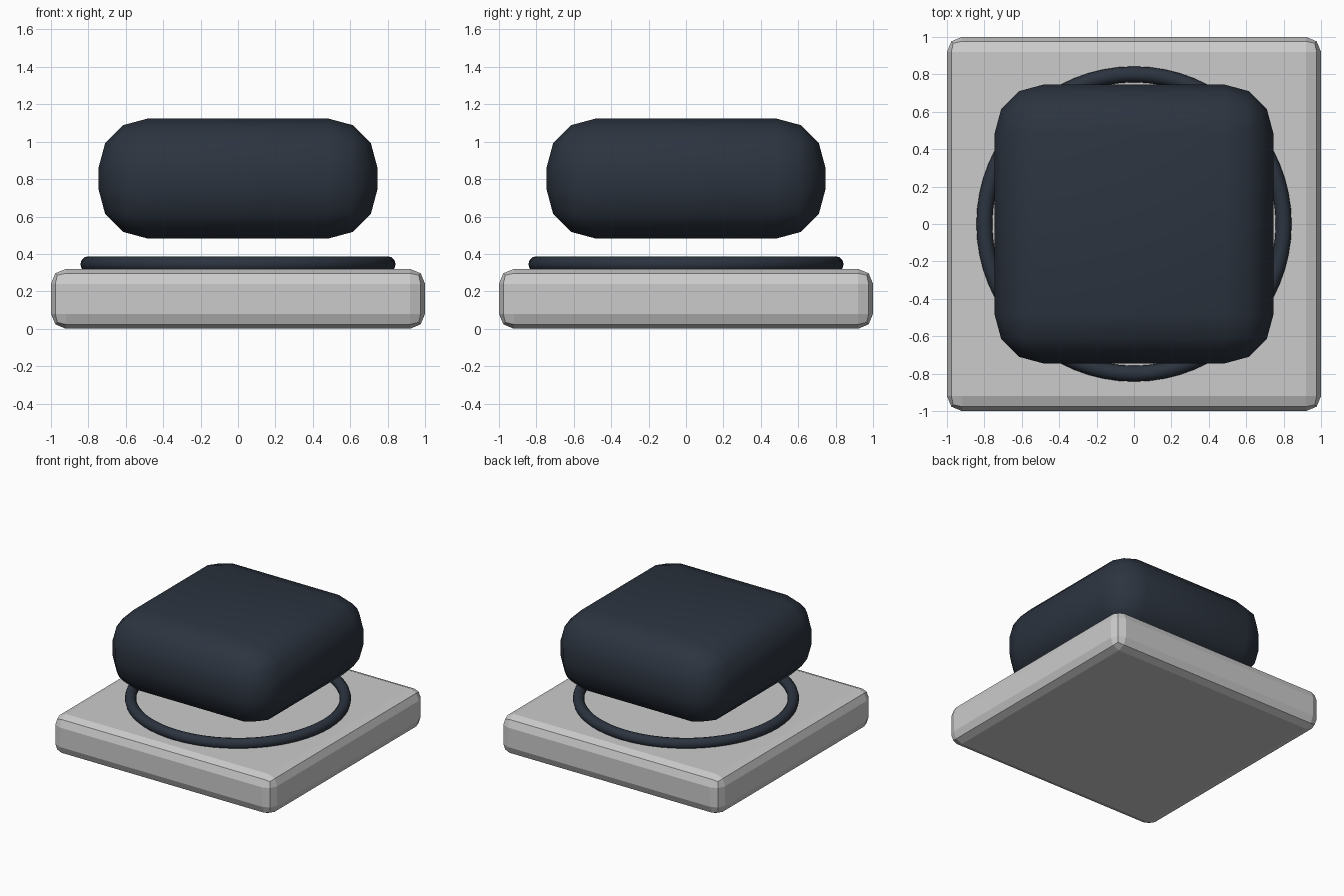
import bpy

default_cube = bpy.data.objects.get("Cube")
if default_cube:
    bpy.data.objects.remove(default_cube, do_unlink=True)


def make_material(name, colour):
    mat = bpy.data.materials.new(name)
    mat.use_nodes = True
    mat.diffuse_color = colour
    mat.node_tree.nodes["Principled BSDF"].inputs["Base Color"].default_value = colour
    return mat


def rounded_box(name, size, bottom, radius, segments):
    """Box resting at the given height with every edge rounded."""
    bpy.ops.mesh.primitive_cube_add(size=1, location=(0, 0, bottom + size[2] / 2))
    box = bpy.context.object
    box.name = name
    box.scale = size
    bpy.ops.object.transform_apply(location=False, rotation=False, scale=True)
    bevel = box.modifiers.new("rounded_edges", "BEVEL")
    bevel.width = radius
    bevel.segments = segments
    bevel.limit_method = "ANGLE"
    bpy.ops.object.modifier_apply(modifier=bevel.name)
    return box


dark = make_material("dark_navy", (0.025, 0.034, 0.05, 1))

# Square plate with faceted edges
rounded_box("base_plate", (2, 2, 0.32), 0, 0.08, 2)

# Thin ring half sunk into the plate
bpy.ops.mesh.primitive_torus_add(
    major_radius=0.8, minor_radius=0.0425, major_segments=64, minor_segments=12,
    location=(0, 0, 0.345))
ring = bpy.context.object
ring.name = "ring"
ring.data.materials.append(dark)
bpy.ops.object.shade_smooth()

# Soft block floating above the ring
block = rounded_box("floating_block", (1.49, 1.49, 0.64), 0.483, 0.26, 3)
block.data.materials.append(dark)
bpy.ops.object.shade_smooth()
